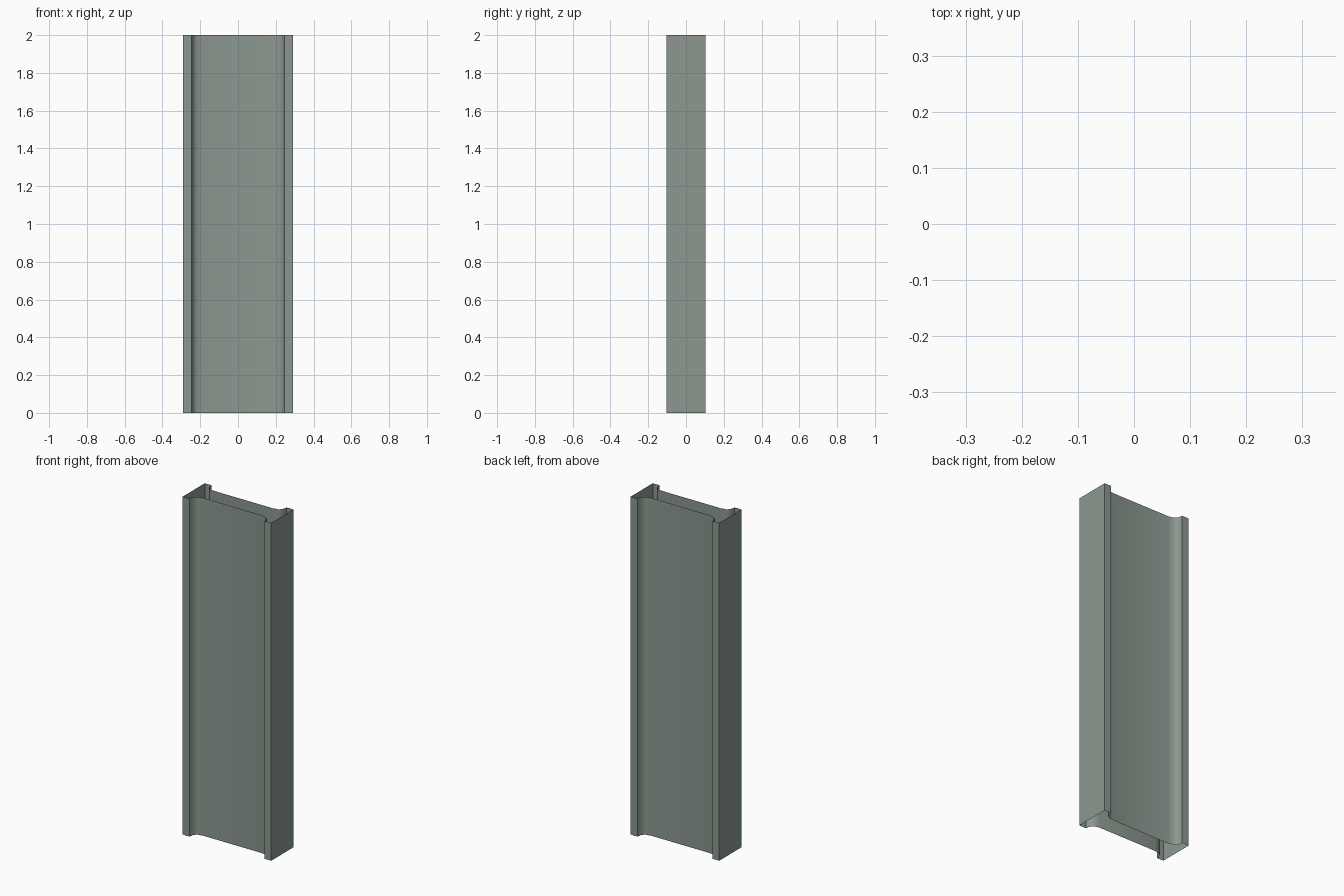
import bpy, bmesh, math

if "Cube" in bpy.data.objects:
    bpy.data.objects.remove(bpy.data.objects["Cube"])

HEIGHT = 2.0

# One quarter of the plan outline: post side, post face, cove, recessed panel
quarter = [(0.29, 0.104), (0.246, 0.104), (0.239, 0.072),
           (0.222, 0.059), (0.192, 0.053)]

# Mirror the quarter round to the closed outline (counter-clockwise)
back = quarter + [(-x, y) for x, y in reversed(quarter)]
outline = back + [(-x, -y) for x, y in back]

# Extrude the outline upward; both ends stay open
bm = bmesh.new()
low = [bm.verts.new((x, y, 0)) for x, y in outline]
high = [bm.verts.new((x, y, HEIGHT)) for x, y in outline]
n = len(outline)
for i in range(n):
    j = (i + 1) % n
    bm.faces.new((low[i], low[j], high[j], high[i]))

mesh = bpy.data.meshes.new("pillar_shaft")
bm.to_mesh(mesh)
bm.free()
pillar = bpy.data.objects.new("pillar_shaft", mesh)
bpy.context.collection.objects.link(pillar)

# Single grey-green colour
mat = bpy.data.materials.new("grey_green")
mat.diffuse_color = (0.262, 0.314, 0.279, 1)
mat.use_nodes = True
mat.node_tree.nodes["Principled BSDF"].inputs["Base Color"].default_value = mat.diffuse_color
mesh.materials.append(mat)

# Smooth coves, sharp corners
bpy.context.view_layer.objects.active = pillar
pillar.select_set(True)
bpy.ops.object.shade_smooth_by_angle(angle=math.radians(45))
